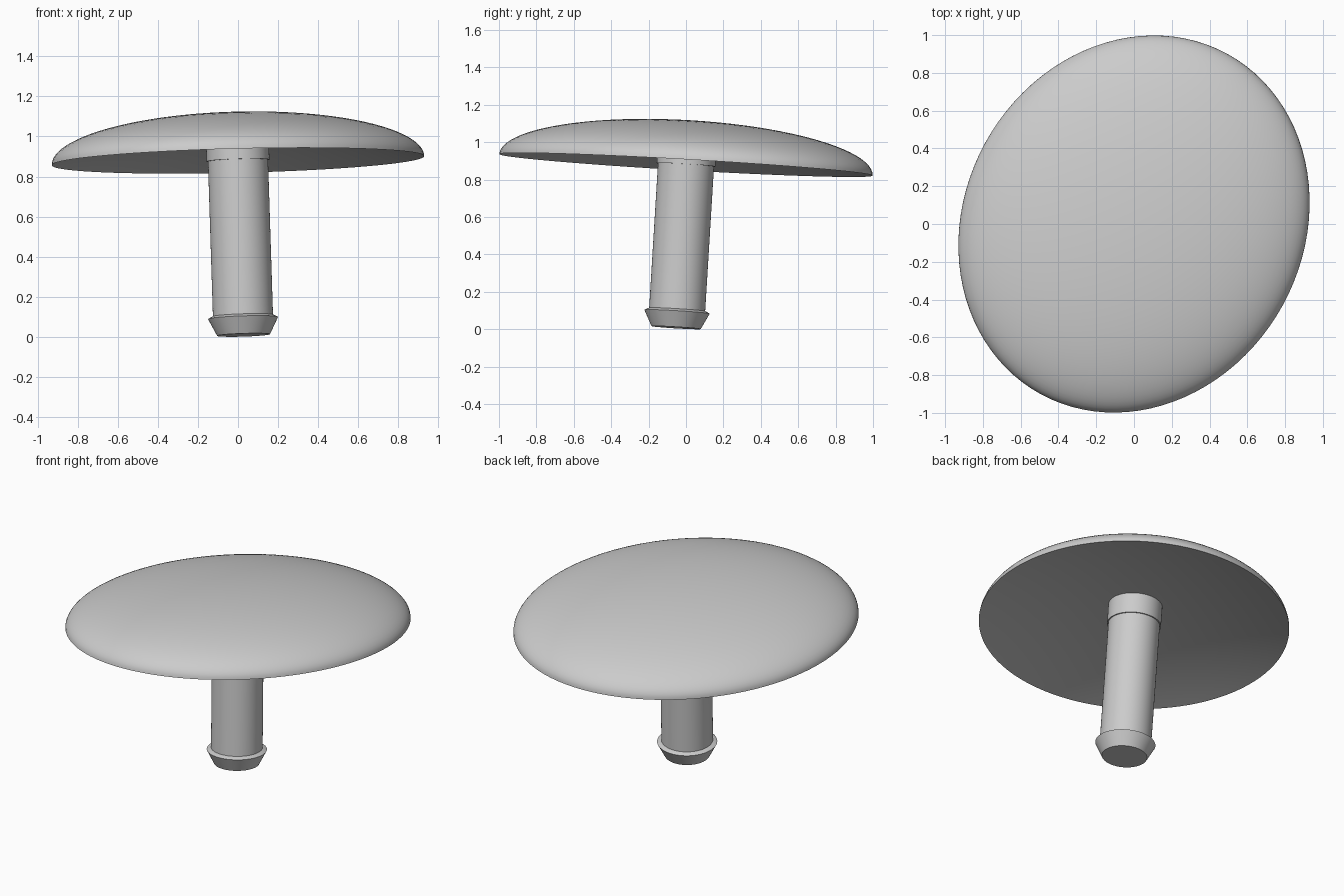
import bpy
import bmesh
from math import sin, cos, pi, radians
from mathutils import Matrix, Vector

default = bpy.data.objects.get("Cube")
if default:
    bpy.data.objects.remove(default, do_unlink=True)

grey = bpy.data.materials.new("plain grey")
grey.use_nodes = True
colour = (0.6, 0.6, 0.6, 1)
grey.diffuse_color = colour
grey.node_tree.nodes["Principled BSDF"].inputs["Base Color"].default_value = colour

# Everything is turned about one slightly leaning axis through the rim centre
axis = Vector((-0.032, 0.061, 1)).normalized()
lean = Vector((0, 0, 1)).rotation_difference(axis).to_matrix().to_4x4()
frame = Matrix.Translation((0, 0, 0.879)) @ lean


def lathe(name, profile, shape=Matrix.Identity(4), steps=96):
    """Turn a (radius, height) profile into a smooth solid."""
    bm = bmesh.new()
    verts = [bm.verts.new((r, 0, h)) for r, h in profile]
    edges = [bm.edges.new(pair) for pair in zip(verts, verts[1:])]
    bmesh.ops.spin(bm, geom=verts + edges, axis=(0, 0, 1), cent=(0, 0, 0),
                   angle=2 * pi, steps=steps, use_duplicate=False)
    bmesh.ops.remove_doubles(bm, verts=bm.verts, dist=0.00005)
    bmesh.ops.recalc_face_normals(bm, faces=bm.faces)
    bm.transform(frame @ shape)
    mesh = bpy.data.meshes.new(name)
    bm.to_mesh(mesh)
    bm.free()
    mesh.materials.append(grey)
    obj = bpy.data.objects.new(name, mesh)
    bpy.context.collection.objects.link(obj)
    bpy.ops.object.select_all(action="DESELECT")
    obj.select_set(True)
    bpy.context.view_layer.objects.active = obj
    bpy.ops.object.shade_smooth_by_angle(angle=radians(30))


# Oval cap: elliptical dome above, shallow hollow below, sharp rim
n = 24
dome = [(sin(pi / 2 * i / n), 0.238 * cos(pi / 2 * i / n)) for i in range(n + 1)]
hollow = [(i / n, 0.13 * (1 - (i / n) ** 2)) for i in reversed(range(n))]
oval = Matrix.Rotation(radians(61.4), 4, "Z") @ Matrix.Diagonal((1.028, 0.899, 1, 1))
lathe("cap", dome + hollow, oval)

# Collar joining the stem to the hollow
lathe("collar", [(0, 0.15), (0.157, 0.15), (0.157, 0), (0, 0)])

# Stem
lathe("stem", [(0, 0.01), (0.15, 0.01), (0.15, -0.79), (0, -0.79)])

# Flared foot with a narrow ledge and flat base
lathe("foot", [(0, -0.775), (0.152, -0.775), (0.175, -0.787),
               (0.132, -0.872), (0, -0.872)])
